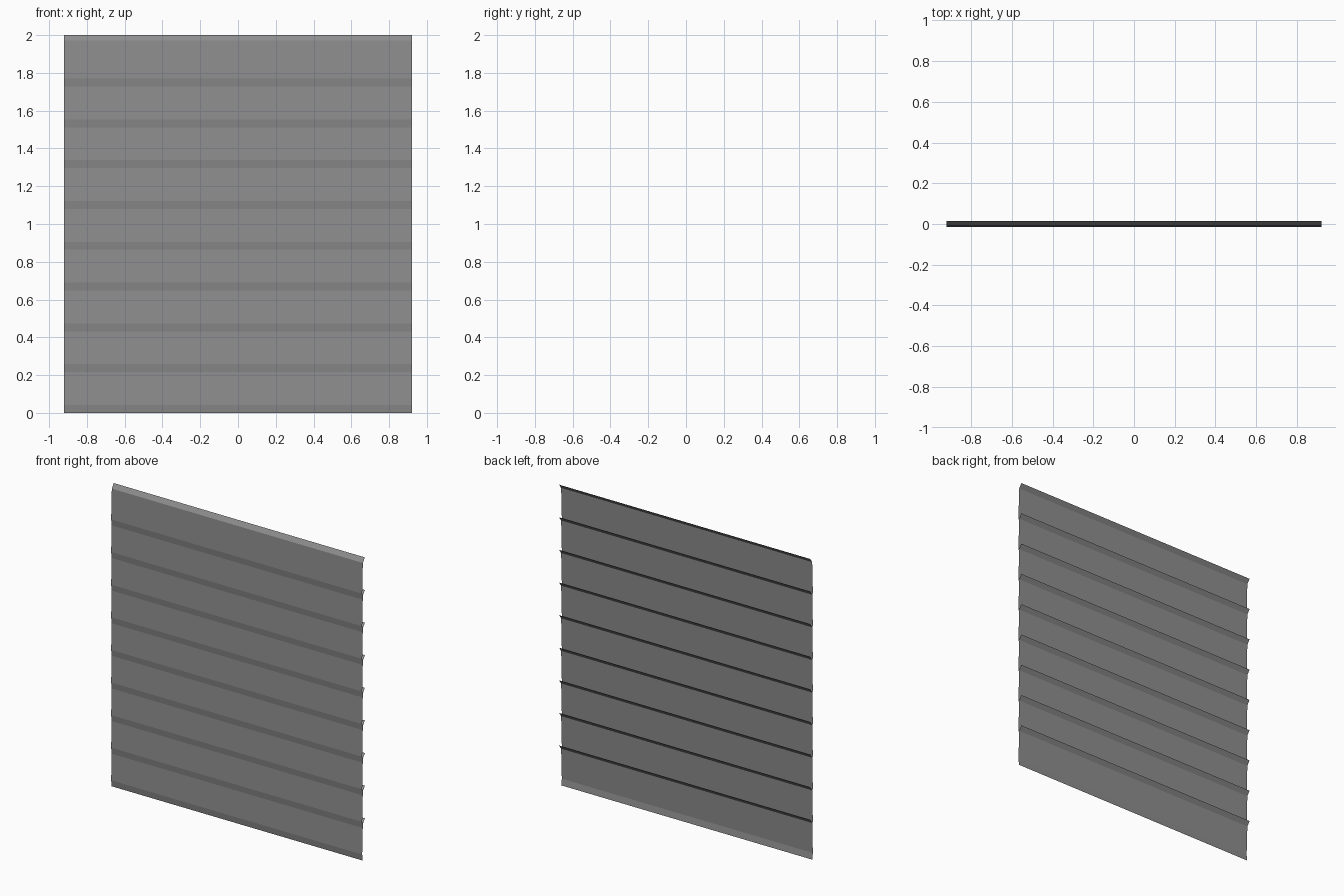
import bpy
import bmesh

cube = bpy.data.objects.get("Cube")
if cube:
    bpy.data.objects.remove(cube, do_unlink=True)

HALF_WIDTH = 0.92
PITCH = 0.216
SLATS = 9

metal = bpy.data.materials.new("grey_metal")
metal.use_nodes = True
grey = (0.27, 0.27, 0.27, 1)
metal.diffuse_color = grey
metal.node_tree.nodes["Principled BSDF"].inputs["Base Color"].default_value = grey

# Slat section (y, z): bottom lip, leaning face, top edge bent backwards
PROFILE = [(-0.008, 0), (-0.014, 0.042), (-0.007, 0.243), (0.014, 0.272)]


def make_slat(name, base):
    bm = bmesh.new()
    rows = [[bm.verts.new((x, y, z + base)) for x in (-HALF_WIDTH, HALF_WIDTH)]
            for y, z in PROFILE]
    for low, high in zip(rows, rows[1:]):
        bm.faces.new((low[0], low[1], high[1], high[0]))
    mesh = bpy.data.meshes.new(name)
    bm.to_mesh(mesh)
    bm.free()
    mesh.materials.append(metal)
    slat = bpy.data.objects.new(name, mesh)
    bpy.context.collection.objects.link(slat)


# Overlapping slats stacked from the floor up
for i in range(SLATS):
    make_slat(f"slat_{i + 1}", i * PITCH)
